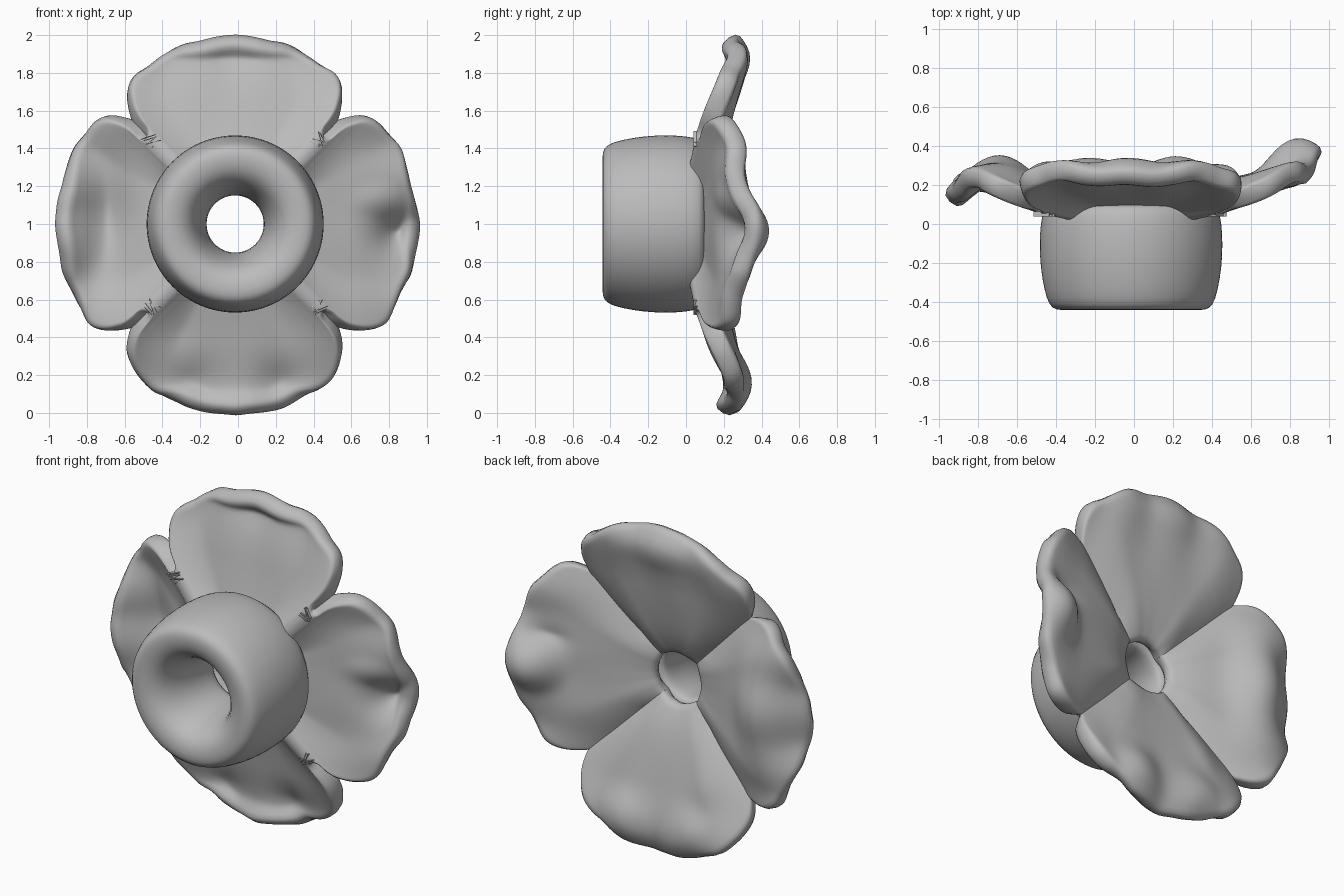
import bpy, bmesh, math, random
from mathutils import Matrix, Vector

random.seed(4)
if "Cube" in bpy.data.objects:
    bpy.data.objects.remove(bpy.data.objects["Cube"], do_unlink=True)

CENTRE = Vector((-0.015, 0, 1.0))

grey = bpy.data.materials.new("plain grey")
grey.use_nodes = True
grey.diffuse_color = (0.5, 0.5, 0.5, 1)
grey.node_tree.nodes["Principled BSDF"].inputs["Base Color"].default_value = (0.5, 0.5, 0.5, 1)


def make_object(name, bm, smooth=True):
    bmesh.ops.recalc_face_normals(bm, faces=bm.faces)
    for f in bm.faces:
        f.smooth = smooth
    mesh = bpy.data.meshes.new(name)
    bm.to_mesh(mesh)
    bm.free()
    mesh.materials.append(grey)
    ob = bpy.data.objects.new(name, mesh)
    bpy.context.collection.objects.link(ob)
    ob.location = CENTRE
    return ob


def subdivide(ob, levels):
    mod = ob.modifiers.new("smooth", 'SUBSURF')
    mod.levels = mod.render_levels = levels


def interpolate(points, x):
    """Piecewise linear value through (x, y) points."""
    for (x0, y0), (x1, y1) in zip(points, points[1:]):
        if x <= x1:
            return y0 + (y1 - y0) * max(0, (x - x0) / (x1 - x0))
    return points[-1][1]


def smoothstep(low, x):
    x = max(0, min(1, (x - low) / (1 - low)))
    return x * x * (3 - 2 * x)


# Fat ring at the heart of the flower: (radius, depth) profile
RING = [(.15, -.08), (.162, -.2), (.198, -.33), (.25, -.415), (.32, -.443), (.385, -.443),
        (.422, -.42), (.447, -.34), (.467, -.22), (.472, -.1), (.466, 0), (.452, .075),
        (.42, .105), (.34, .085), (.22, .03), (.17, .02), (.152, 0)]
SIDES = 48
bm = bmesh.new()
loops = []
for i in range(SIDES):
    a = math.tau * i / SIDES
    loops.append([bm.verts.new((r * math.cos(a), y, r * math.sin(a))) for r, y in RING])
for i in range(SIDES):
    one, two = loops[i], loops[(i + 1) % SIDES]
    for k in range(len(RING)):
        n = (k + 1) % len(RING)
        bm.faces.new((one[k], one[n], two[n], two[k]))
subdivide(make_object("centre_ring", bm), 1)

# Half outline of a petal (along, across), from tip to notch
HALF = [(1, 0), (.985, .12), (.955, .26), (.885, .42), (.81, .52), (.75, .56),
        (.68, .57), (.6, .555), (.53, .52), (.455, .455)]
OUTLINE = [Vector((u, -v)) for u, v in reversed(HALF)] + [Vector(p) for p in HALF[1:]]
# Depth of the petal sheet along its length
DEPTH = [(.1, .09), (.3, .138), (.45, .168), (.65, .21), (.8, .25), (.89, .262), (1, .205)]
COLS, ROWS, INNER = 44, 18, .165


def outline_point(t):
    lengths = [(b - a).length for a, b in zip(OUTLINE, OUTLINE[1:])]
    left = t * sum(lengths)
    for a, b, d in zip(OUTLINE, OUTLINE[1:], lengths):
        if left <= d:
            return a.lerp(b, left / d)
        left -= d
    return OUTLINE[-1].copy()


def add_petal(bm, angle, reach, phase, bumps):
    """bumps: (along, across, height, radius along, radius across)"""
    ca, sa = math.cos(angle), math.sin(angle)
    grid = []
    for j in range(COLS + 1):
        t = j / COLS
        fade = min(1, 4 * t, 4 * (1 - t))
        rim = outline_point(t)
        rim.x *= 1 + (reach - 1) * math.sin(math.pi * t)
        rim *= 1 + .01 * math.sin(38 * t + phase) * abs(math.sin(math.tau * t))
        a = math.radians(90 * t - 45)
        root = Vector((math.cos(a), math.sin(a))) * INNER
        row = []
        for i in range(ROWS + 1):
            s = i / ROWS
            u, v = root.lerp(rim, s)
            # rounded valley along the seams, and a lip rolling into the centre hole
            y = interpolate(DEPTH, u) - .07 * smoothstep(.45, abs(2 * t - 1)) * min(1, 4 * s)
            y -= .06 * (1 - s) ** 6
            y += fade * .014 * s ** 3 * math.sin(19 * v + phase)
            for bu, bv, h, ru, rv in bumps:
                y += fade * h * math.exp(-((u - bu) / ru) ** 2 - ((v - bv) / rv) ** 2)
            row.append(bm.verts.new((u * ca - v * sa, y, u * sa + v * ca)))
        grid.append(row)
    for j in range(COLS):
        for i in range(ROWS):
            bm.faces.new((grid[j][i], grid[j][i + 1], grid[j + 1][i + 1], grid[j + 1][i]))


# Four ruffled petals joined along their seams: left, top, right, bottom
bm = bmesh.new()
add_petal(bm, 0, .968, 0,
          [(.83, -.05, .13, .11, .12), (.97, .0, .09, .1, .25), (.78, .13, -.03, .12, .06)])
add_petal(bm, math.pi / 2, .991, 1.2,
          [(.88, 0, .025, .08, .3), (.7, .5, .02, .15, .12)])
add_petal(bm, math.pi, .936, 2.5,
          [(.66, -.05, .09, .13, .32), (.97, 0, -.14, .16, .5)])
add_petal(bm, -math.pi / 2, 1.006, 4,
          [(.82, .25, .04, .1, .12), (.82, -.25, .04, .1, .12), (.55, -.3, .02, .15, .1)])
bmesh.ops.remove_doubles(bm, verts=bm.verts, dist=.002)
petals = make_object("petals", bm)
mod = petals.modifiers.new("thickness", 'SOLIDIFY')
mod.thickness = .108
mod.offset = 0
subdivide(petals, 1)

# Small puckered folds where neighbouring petals meet
for n, name in enumerate(("upper_left", "lower_left", "lower_right", "upper_right")):
    bm = bmesh.new()
    turn = Matrix.Rotation(-math.radians(45 - 90 * n), 4, 'Y')
    for k in range(5):
        place = Matrix.Translation((.625 + .013 * (k - 2), .052, 0))
        tilt = Matrix.Rotation(random.uniform(-.6, .6), 4, 'Y')
        size = Matrix.Diagonal((.005, .025, random.uniform(.05, .09), 1))
        bmesh.ops.create_cube(bm, size=1, matrix=turn @ place @ tilt @ size)
    make_object(name + "_pucker", bm, smooth=False)
